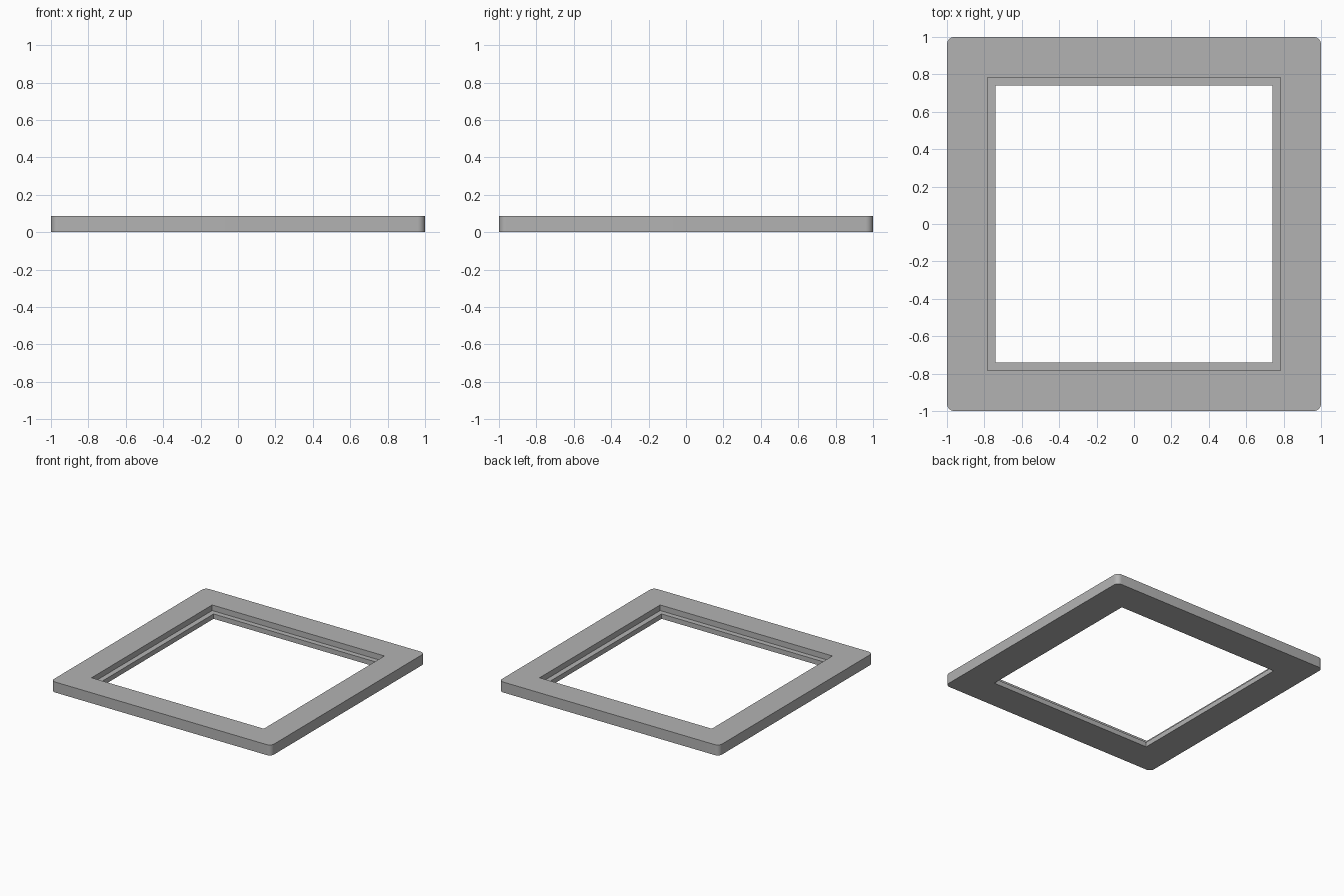
import bpy
import bmesh
import math

cube = bpy.data.objects.get("Cube")
if cube:
    bpy.data.objects.remove(cube, do_unlink=True)

HEIGHT = 0.086
LEDGE = 0.04
OUTER, REBATE, OPENING = 1.0, 0.783, 0.74

grey = bpy.data.materials.new("mid grey")
grey.use_nodes = True
colour = (0.45, 0.45, 0.45, 1)
grey.diffuse_color = colour
grey.node_tree.nodes["Principled BSDF"].inputs["Base Color"].default_value = colour

# Stepped cross-section (half width, height), swept around a square
profile = [(OUTER, 0), (OUTER, HEIGHT), (REBATE, HEIGHT),
           (REBATE, LEDGE), (OPENING, LEDGE), (OPENING, 0)]
corners = [(-1, -1), (1, -1), (1, 1), (-1, 1)]

bm = bmesh.new()
rings = [[bm.verts.new((sx * r, sy * r, z)) for sx, sy in corners] for r, z in profile]
for i, ring in enumerate(rings):
    following = rings[(i + 1) % len(rings)]
    for k in range(4):
        n = (k + 1) % 4
        bm.faces.new((ring[k], ring[n], following[n], following[k]))

# Rounded outer corners
uprights = [bm.edges.get((a, b)) for a, b in zip(rings[0], rings[1])]
bmesh.ops.bevel(bm, geom=uprights, offset=0.04, offset_type='OFFSET',
                segments=8, profile=0.5, affect='EDGES')
bmesh.ops.recalc_face_normals(bm, faces=bm.faces)

mesh = bpy.data.meshes.new("square_frame")
bm.to_mesh(mesh)
bm.free()
mesh.materials.append(grey)

frame = bpy.data.objects.new("square_frame", mesh)
bpy.context.collection.objects.link(frame)
bpy.ops.object.select_all(action='DESELECT')
frame.select_set(True)
bpy.context.view_layer.objects.active = frame
bpy.ops.object.shade_smooth_by_angle(angle=math.radians(30))
